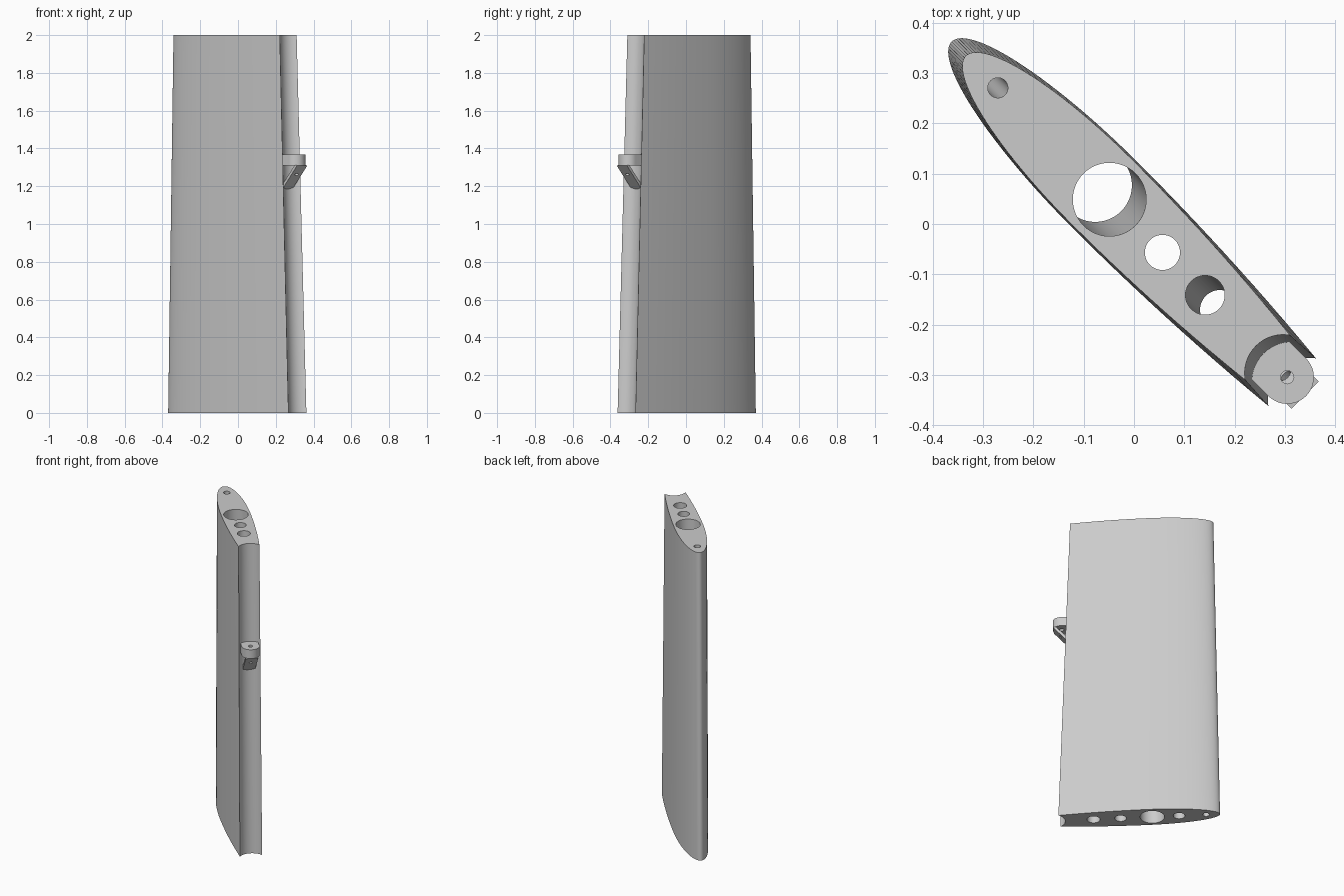
import bpy, bmesh, math

if "Cube" in bpy.data.objects:
    bpy.data.objects.remove(bpy.data.objects["Cube"], do_unlink=True)

grey = bpy.data.materials.new("plain grey")
grey.use_nodes = True
grey.diffuse_color = (0.6, 0.6, 0.6, 1)
grey.node_tree.nodes["Principled BSDF"].inputs["Base Color"].default_value = (0.6, 0.6, 0.6, 1)

HEIGHT = 2.0
R2 = math.sqrt(0.5)


def place(u, v, z):
    """Chord coordinates (u to the trailing edge, v across) to the model frame."""
    return ((u + v) * R2, (v - u) * R2, z)


def loft(name, ring_a, ring_b):
    """Closed solid between two matching rings of (u, v, z) points."""
    bm = bmesh.new()
    a = [bm.verts.new(place(*p)) for p in ring_a]
    b = [bm.verts.new(place(*p)) for p in ring_b]
    n = len(a)
    for i in range(n):
        j = (i + 1) % n
        bm.faces.new((a[i], a[j], b[j], b[i]))
    bm.faces.new(a[::-1])
    bm.faces.new(b)
    bmesh.ops.recalc_face_normals(bm, faces=bm.faces)
    mesh = bpy.data.meshes.new(name)
    bm.to_mesh(mesh)
    bm.free()
    mesh.materials.append(grey)
    obj = bpy.data.objects.new(name, mesh)
    bpy.context.collection.objects.link(obj)
    return obj


def activate(obj):
    bpy.ops.object.select_all(action='DESELECT')
    obj.select_set(True)
    bpy.context.view_layer.objects.active = obj


def circle(u, z, r, n=48):
    return [(u + r * math.cos(2 * math.pi * i / n), r * math.sin(2 * math.pi * i / n), z)
            for i in range(n)]


def bore(target, u0, z0, u1, z1, r):
    """Cut a leaning round hole running from (u0, z0) to (u1, z1)."""
    cutter = loft("hole_cutter", circle(u0, z0, r), circle(u1, z1, r))
    cutter.hide_render = True
    mod = target.modifiers.new("hole", 'BOOLEAN')
    mod.operation = 'DIFFERENCE'
    mod.solver = 'EXACT'
    mod.object = cutter
    activate(target)
    bpy.ops.object.modifier_apply(modifier=mod.name)
    bpy.data.objects.remove(cutter, do_unlink=True)


def smooth(obj):
    activate(obj)
    bpy.ops.object.shade_smooth_by_angle(angle=math.radians(30))


def section(nose, tail, thick, tail_half, sag, z, n=40, arc_n=16):
    """Blade outline: elliptic nose, gentle aft taper, hollow round trailing edge."""
    def half(s):
        if s < 0.45:
            return thick * math.sqrt(max(0, 1 - ((0.45 - s) / 0.45) ** 2))
        return thick - (thick - tail_half) * ((s - 0.45) / 0.55) ** 2
    steps = [(i / n) ** 2 for i in range(n + 1)]
    lower = [(nose + (tail - nose) * s, -half(s), z) for s in steps]
    upper = [(u, -v, z) for u, v, z in lower[:0:-1]]
    radius = (tail_half ** 2 + sag ** 2) / (2 * sag)
    centre = tail - sag + radius
    spread = math.asin(tail_half / radius)
    hollow = []
    for i in range(1, arc_n):
        a = spread * (2 * i / arc_n - 1)
        hollow.append((centre - radius * math.cos(a), radius * math.sin(a), z))
    return lower + hollow + upper


# Tapered blade
blade = loft("blade",
             section(-0.513, 0.445, 0.092, 0.067, 0.035, 0),
             section(-0.473, 0.376, 0.088, 0.063, 0.033, HEIGHT))

# Lengthwise holes: (u at base, u at top, radius)
for base, top, r in ((-0.430, -0.383, 0.020), (-0.109, -0.069, 0.073),
                     (0.080, 0.080, 0.035), (0.241, 0.200, 0.039)):
    lean = (top - base) * 0.05
    bore(blade, base - lean, -0.1, top + lean, HEIGHT + 0.1, r)
# Blind hole in the base only
bore(blade, -0.271, -0.1, -0.249, 1.0, 0.035)
smooth(blade)

# Bracket lug: rounded plate with a tail set into the hollow edge
LUG_U, LUG_R = 0.431, 0.053


def lug_ring(z):
    arc = [-math.pi / 2 + math.pi * i / 24 for i in range(25)]
    ring = [(LUG_U + LUG_R * math.cos(a), LUG_R * math.sin(a), z) for a in arc]
    return [(0.355, -LUG_R, z)] + ring + [(0.355, LUG_R, z)]


lug = loft("bracket_lug", lug_ring(1.31), lug_ring(1.368))
bore(lug, LUG_U, 1.2, LUG_U, 1.5, 0.013)
smooth(lug)

# Slanted strap bracing the lug from below
strap_side = ((0.366, 1.18), (0.481, 1.31), (0.462, 1.312), (0.356, 1.192))
strap = loft("bracket_strap",
             [(u, -0.038, z) for u, z in strap_side],
             [(u, 0.038, z) for u, z in strap_side])
bore(strap, 0.50, 1.21, 0.37, 1.32, 0.012)
smooth(strap)
